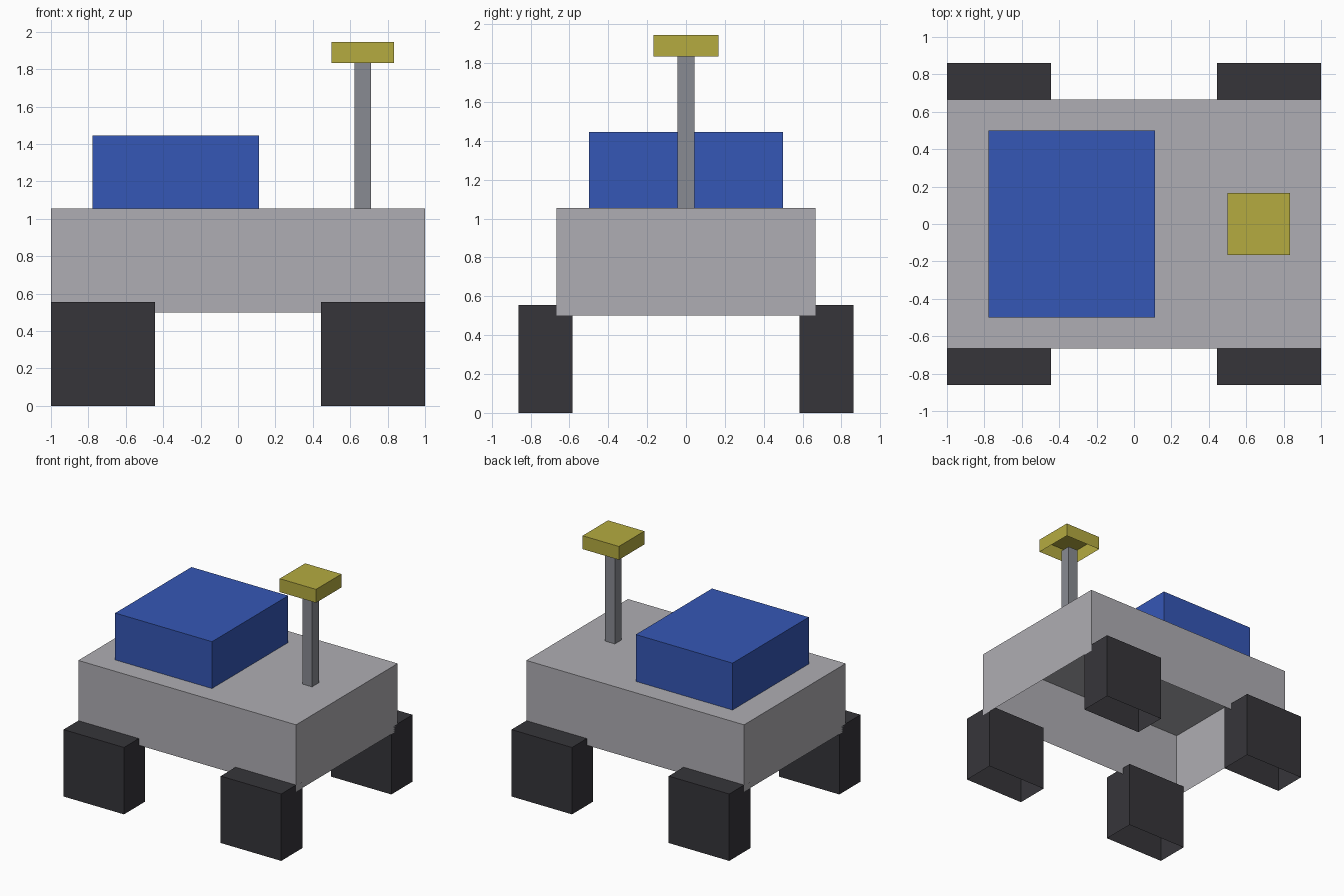
import bpy
import bmesh

if "Cube" in bpy.data.objects:
    bpy.data.objects.remove(bpy.data.objects["Cube"])

U = 1 / 18  # modelling unit: the body is 18 units long


def material(name, rgb):
    """Flat colour given as 0-255 sRGB, stored as linear values."""
    lin = [((c / 255 + 0.055) / 1.055) ** 2.4 for c in rgb]
    m = bpy.data.materials.new(name)
    m.diffuse_color = (*lin, 1)
    m.use_nodes = True
    m.node_tree.nodes["Principled BSDF"].inputs["Base Color"].default_value = m.diffuse_color
    return m


def open_box(name, mat, x, y, z):
    """Thin-walled box with an open underside; ranges are in modelling units."""
    bm = bmesh.new()
    bmesh.ops.create_cube(bm, size=1)
    for v in bm.verts:
        v.co = [U * (r[0] if c < 0 else r[1]) for c, r in zip(v.co, (x, y, z))]
    bm.normal_update()
    bottom = [f for f in bm.faces if f.normal.z < -0.5]
    bmesh.ops.delete(bm, geom=bottom, context='FACES_ONLY')
    mesh = bpy.data.meshes.new(name)
    bm.to_mesh(mesh)
    bm.free()
    mesh.materials.append(mat)
    obj = bpy.data.objects.new(name, mesh)
    bpy.context.collection.objects.link(obj)
    return obj


body_grey = material("body grey", (175, 174, 179))
wheel_black = material("wheel black", (54, 53, 58))
cabin_blue = material("cabin blue", (53, 87, 182))
mast_grey = material("mast grey", (137, 139, 146))
head_yellow = material("head yellow", (181, 171, 64))

# Main body and the raised box on its deck
open_box("body", body_grey, (-18, 18), (-12, 12), (9, 19))
open_box("deck_box", cabin_blue, (-14, 2), (-9, 9), (19, 26))

# Mast with its square head
open_box("mast", mast_grey, (11.2, 12.8), (-0.8, 0.8), (19, 33))
open_box("mast_head", head_yellow, (9, 15), (-3, 3), (33, 35))

# Four block wheels, one at each corner
for x_name, x in (("left", (-18, -8)), ("right", (8, 18))):
    for y_name, y in (("front", (-15.5, -10.5)), ("back", (10.5, 15.5))):
        open_box(f"wheel_{y_name}_{x_name}", wheel_black, x, y, (0, 10))
